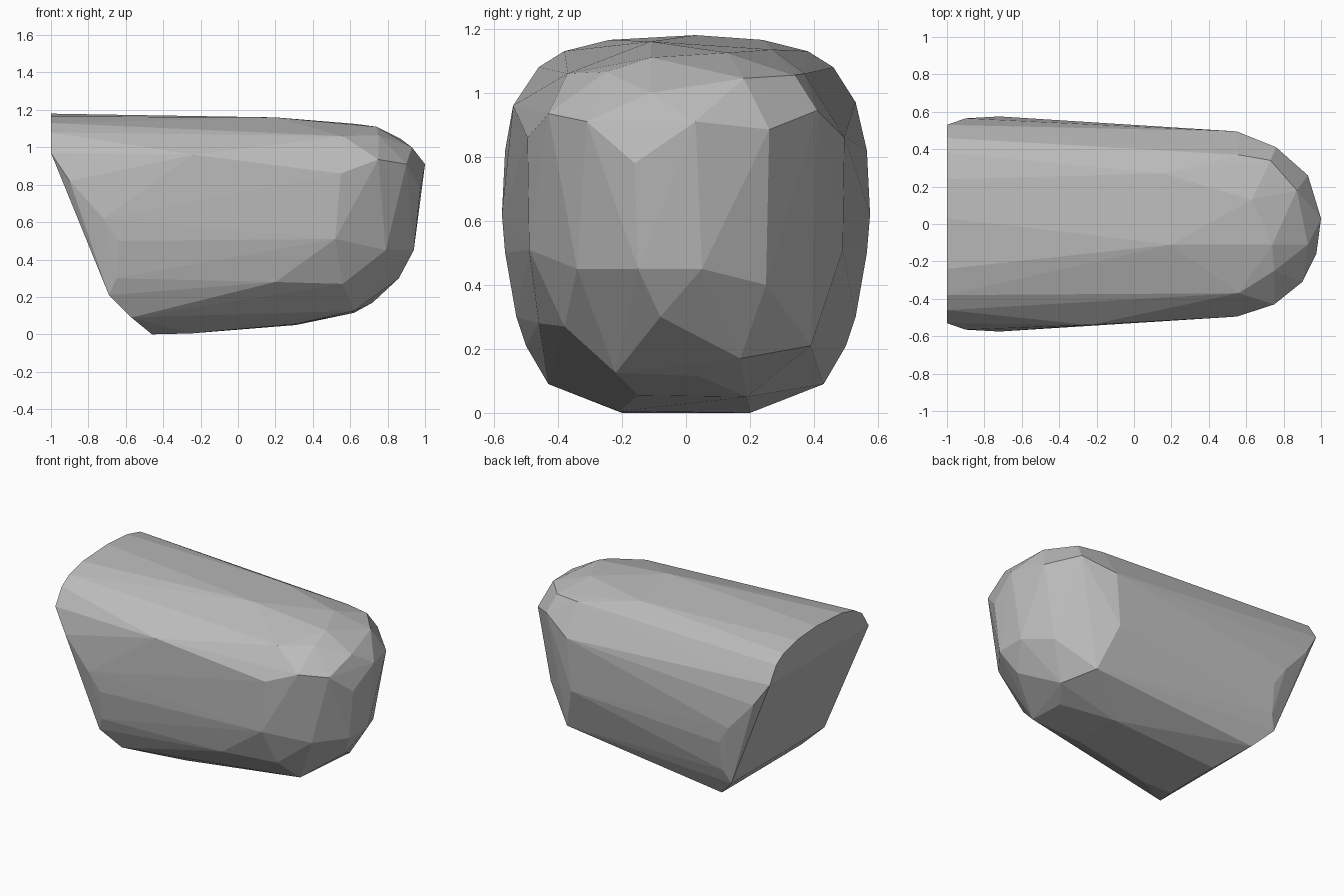
import bpy, bmesh

# Corners of the boulder found on both sides (y is mirrored)
paired = [
    # flat rear end, upper rim
    (-1, .53, .97), (-1, .46, 1.08), (-1, .38, 1.13), (-1, .24, 1.165),
    # flanks
    (-.72, .575, .62), (-.64, .565, .5), (-.9, .565, .82), (-.65, .53, .3),
    (.52, .49, .51), (.55, .495, .86), (.56, .37, 1.06),
    # slanted rear foot and underside
    (-.69, .5, .21), (-.57, .43, .09), (-.46, .2, 0),
]
# Corners of the irregular rounded nose
nose = [
    (1, .03, .91), (.975, -.16, .78), (.9, -.31, .91), (.93, .26, .885),
    (.76, .41, .945), (.87, .18, 1.045), (.73, .34, 1.055), (.93, -.11, 1.0),
    (.75, -.25, 1.065), (.74, -.11, 1.11), (.63, .13, 1.125), (.75, -.43, .935),
    (.94, -.15, .45), (.94, .05, .45), (.79, -.34, .45), (.84, .25, .40),
    (.86, -.08, .30), (.72, .17, .17), (.62, .04, .115), (.62, -.22, .125),
    (.56, -.38, .27), (.62, .39, .21),
]
# Long top and bottom ridges
ridges = [
    (-1, .03, 1.18), (.2, -.11, 1.16), (.15, .27, 1.135), (-.24, -.54, .96),
    (-.25, -.21, .005), (.31, .19, .05), (.31, -.15, .055), (.2, -.46, .28),
]

# Boulder: faceted hull around the corners
bm = bmesh.new()
for x, y, z in paired:
    for side in (-1, 1):
        bm.verts.new((x, side * y, z))
for p in nose + ridges:
    bm.verts.new(p)
hull = bmesh.ops.convex_hull(bm, input=bm.verts[:])
loose = {v for v in hull["geom_interior"] + hull["geom_unused"]
         if isinstance(v, bmesh.types.BMVert)}
bmesh.ops.delete(bm, geom=list(loose), context="VERTS")
bmesh.ops.recalc_face_normals(bm, faces=bm.faces[:])

mesh = bpy.data.meshes.new("boulder")
bm.to_mesh(mesh)
bm.free()
stone = bpy.data.materials.new("stone grey")
stone.diffuse_color = (.5, .5, .5, 1)
mesh.materials.append(stone)
boulder = bpy.data.objects.new("boulder", mesh)
bpy.context.collection.objects.link(boulder)
